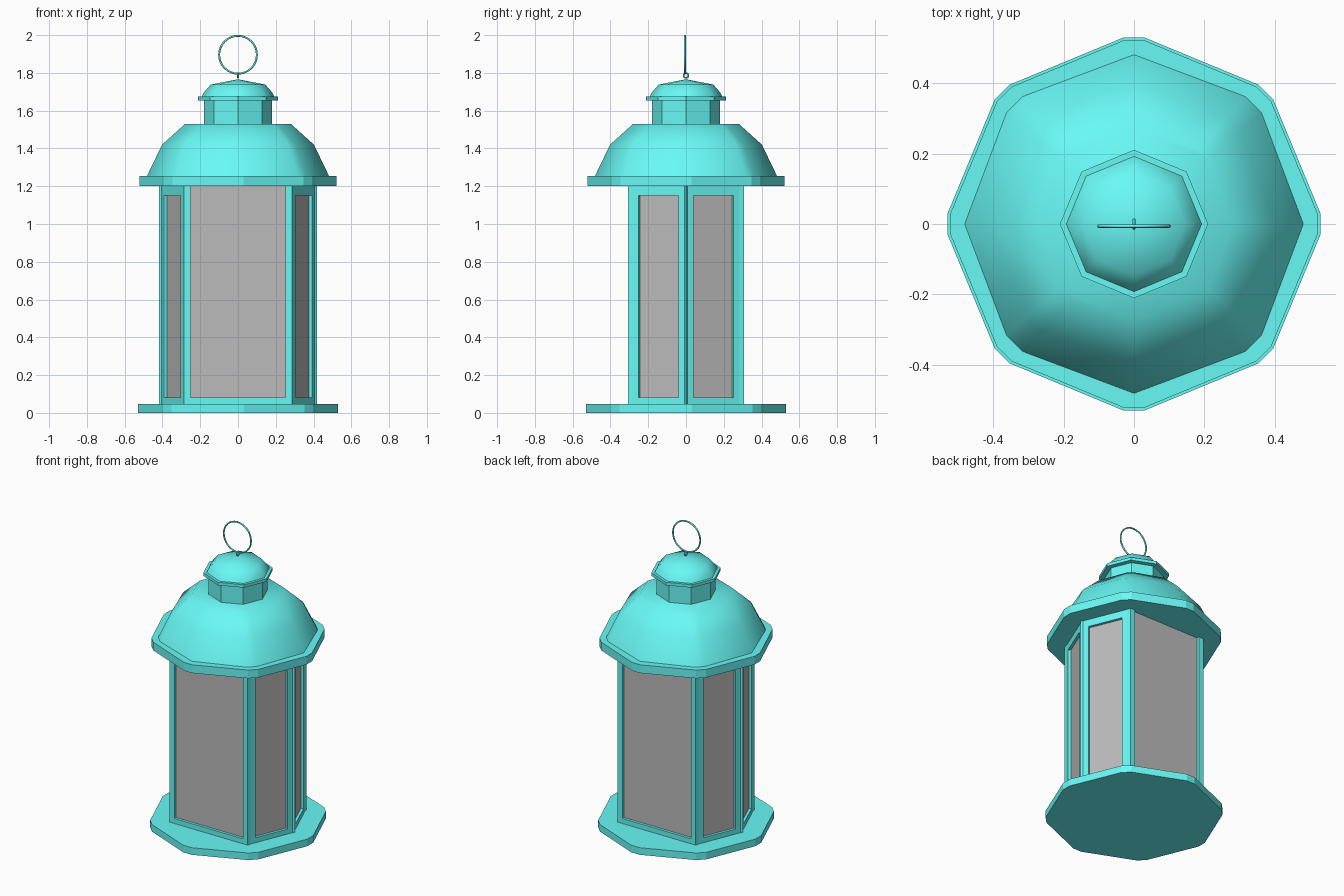
import bpy, bmesh, math

if "Cube" in bpy.data.objects:
    bpy.data.objects.remove(bpy.data.objects["Cube"])

def material(name, rgb):
    m = bpy.data.materials.new(name)
    m.diffuse_color = (*rgb, 1)
    m.use_nodes = True
    m.node_tree.nodes["Principled BSDF"].inputs["Base Color"].default_value = m.diffuse_color
    return m

TEAL = material("teal_paint", (0.14, 0.95, 0.92))
GLASS = material("grey_glass", (0.5, 0.5, 0.5))

def finish(name, bm, mats, smooth=None):
    bmesh.ops.recalc_face_normals(bm, faces=bm.faces)
    me = bpy.data.meshes.new(name)
    bm.to_mesh(me)
    bm.free()
    for m in mats:
        me.materials.append(m)
    ob = bpy.data.objects.new(name, me)
    bpy.context.collection.objects.link(ob)
    if smooth:
        bpy.ops.object.select_all(action='DESELECT')
        ob.select_set(True)
        bpy.context.view_layer.objects.active = ob
        bpy.ops.object.shade_smooth_by_angle(angle=math.radians(smooth))
    return ob

def octagon(r, axis_cut, diag_cut):
    """Octagon with corners on the axes; each corner optionally cut by +-degrees."""
    pts = []
    for i in range(8):
        cut = diag_cut if i % 2 else axis_cut
        for d in ((-cut, cut) if cut or axis_cut or diag_cut else (0,)):
            a = math.radians(45 * i + d)
            pts.append((r * math.cos(a), r * math.sin(a)))
    return pts

def stack(name, rings, axis_cut=0, diag_cut=0, smooth=None, apex=None):
    """Skin octagonal rings (radius, z) into a closed solid."""
    bm = bmesh.new()
    loops = [[bm.verts.new((x, y, z)) for x, y in octagon(r, axis_cut, diag_cut)]
             for r, z in rings]
    n = len(loops[0])
    for lo, hi in zip(loops, loops[1:]):
        for i in range(n):
            j = (i + 1) % n
            bm.faces.new((lo[i], lo[j], hi[j], hi[i]))
    bm.faces.new(loops[0][::-1])
    if apex:
        tip = bm.verts.new((0, 0, apex))
        for i in range(n):
            bm.faces.new((loops[-1][i], loops[-1][(i + 1) % n], tip))
    else:
        bm.faces.new(loops[-1])
    bmesh.ops.remove_doubles(bm, verts=bm.verts, dist=0.0005)
    return finish(name, bm, [TEAL], smooth)

# Base plate and eave with clipped corners
stack("base_plate", [(0.531, 0), (0.531, 0.047)], 3.3, 3.3)
stack("eave", [(0.523, 1.2), (0.523, 1.255)], 3.3, 3.3)

# Bell-shaped roof, chimney neck, rim and domed cap
stack("roof", [(0.484, 1.25), (0.402, 1.42), (0.28, 1.53)], 0, 3.8, smooth=45)
stack("neck", [(0.179, 1.52), (0.179, 1.66)])
stack("cap_rim", [(0.211, 1.655), (0.211, 1.675)])
stack("cap_dome", [(0.195, 1.67), (0.182, 1.695), (0.145, 1.738)], smooth=50, apex=1.766)

# Six-sided body with recessed windows
quarter = [(0.418, 0), (0.4055, 0.008), (0.292, 0.284), (0.286, 0.308)]
outline = (quarter + [(-x, y) for x, y in quarter[::-1]]
           + [(-x, -y) for x, y in quarter[1:]]
           + [(x, -y) for x, y in quarter[:0:-1]])
bm = bmesh.new()
bottom = bm.faces.new([bm.verts.new((x, y, 0.045)) for x, y in outline])
ext = bmesh.ops.extrude_face_region(bm, geom=[bottom])
for v in ext["geom"]:
    if isinstance(v, bmesh.types.BMVert):
        v.co.z = 1.25
bmesh.ops.recalc_face_normals(bm, faces=bm.faces)
windows = [f for f in bm.faces if abs(f.normal.z) < 0.1 and f.calc_area() > 0.2]
bmesh.ops.inset_individual(bm, faces=windows, thickness=0.05, depth=0)
for f in windows:
    if abs(f.normal.x) > 0.5:
        for v in f.verts:
            v.co.z = min(v.co.z, 1.152)
bmesh.ops.inset_individual(bm, faces=windows, thickness=0.0005, depth=-0.017)
for f in windows:
    f.material_index = 1
finish("lantern_body", bm, [TEAL, GLASS])

# Hanging ring and its small eyelet
def ring(name, loc, rot, major, minor, segs):
    bpy.ops.mesh.primitive_torus_add(location=loc, rotation=rot, major_radius=major,
                                     minor_radius=minor, major_segments=segs, minor_segments=8)
    ob = bpy.context.object
    ob.name = name
    ob.data.materials.append(TEAL)
    bpy.ops.object.shade_smooth()

ring("eyelet", (0, 0, 1.786), (0, math.pi / 2, 0), 0.013, 0.004, 16)
ring("hanging_ring", (0, -0.006, 1.896), (math.pi / 2, 0, 0), 0.1, 0.005, 32)
